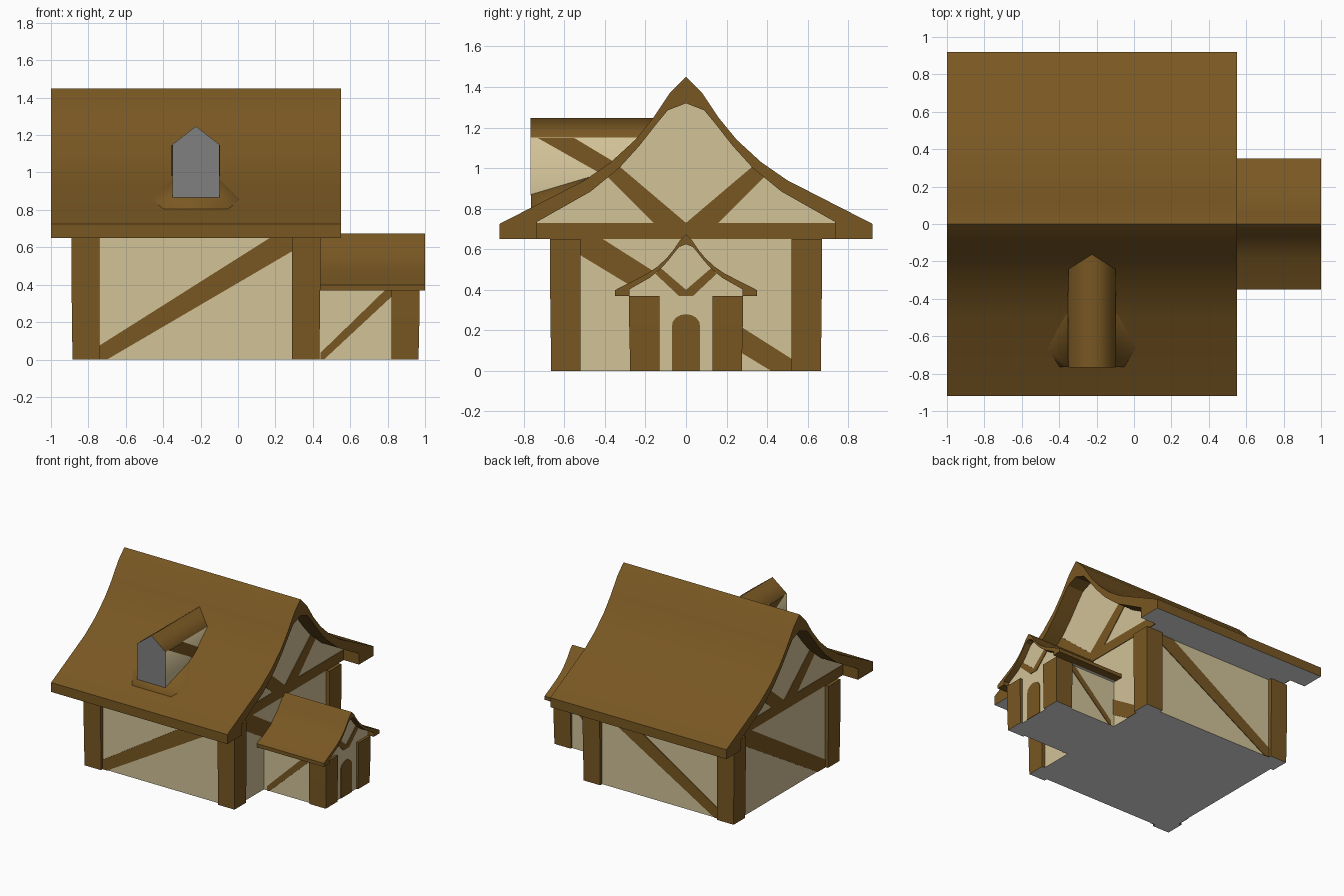
import bpy, bmesh, math

if "Cube" in bpy.data.objects:
    bpy.data.objects.remove(bpy.data.objects["Cube"])


def material(name, rgb):
    m = bpy.data.materials.new(name)
    m.diffuse_color = (*rgb, 1)
    m.use_nodes = True
    m.node_tree.nodes["Principled BSDF"].inputs["Base Color"].default_value = m.diffuse_color
    return m


MATS = [material("brown wood", (0.190, 0.096, 0.0165)),
        material("cream plaster", (0.640, 0.540, 0.310)),
        material("grey window", (0.216, 0.216, 0.216)),
        material("pale grey underside", (0.72, 0.72, 0.72))]
WOOD, PLASTER, GREY, PALE = 0, 1, 2, 3


def finish(name, bm, rule, smooth=0):
    bmesh.ops.recalc_face_normals(bm, faces=bm.faces)
    bm.normal_update()
    for f in bm.faces:
        f.material_index = rule(f.normal)
    me = bpy.data.meshes.new(name)
    bm.to_mesh(me)
    bm.free()
    for m in MATS:
        me.materials.append(m)
    ob = bpy.data.objects.new(name, me)
    bpy.context.collection.objects.link(ob)
    if smooth:
        bpy.context.view_layer.objects.active = ob
        ob.select_set(True)
        bpy.ops.object.shade_smooth_by_angle(angle=math.radians(smooth))
        ob.select_set(False)


def plain(mat):
    return lambda n: mat


def grey_below(mat):
    return lambda n: PALE if n.z < -0.99 else mat


def prism(name, pts, axis, a, b, rule, smooth=0):
    """Extrude a 2D outline along x (y,z points) or y (x,z points)."""
    bm = bmesh.new()
    place = (lambda p, t: (t, p[0], p[1])) if axis == 'x' else (lambda p, t: (p[0], t, p[1]))
    v0 = [bm.verts.new(place(p, a)) for p in pts]
    v1 = [bm.verts.new(place(p, b)) for p in pts]
    bm.faces.new(v0)
    bm.faces.new(v1[::-1])
    n = len(pts)
    for i in range(n):
        j = (i + 1) % n
        bm.faces.new((v0[i], v0[j], v1[j], v1[i]))
    finish(name, bm, rule, smooth)


def plate(name, pts, axis, at, side):
    prism(name, pts, axis, at - side * 0.003, at + side * 0.005, plain(WOOD))


def flip(pts):
    return [(-p[0], p[1]) for p in pts]


def rect(x0, x1, z0, z1):
    return [(x0, z0), (x1, z0), (x1, z1), (x0, z1)]


def post(name, x, y, sx, sy, height, w=0.15):
    """Corner post whose outer faces lean in slightly at the foot."""
    bm = bmesh.new()
    rings = []
    for z, d in ((0, 0.005), (height * 0.6, 0.0), (height, 0.0)):
        xo, yo = x - sx * d, y - sy * d
        xi, yi = x - sx * w, y - sy * w
        rings.append([bm.verts.new(c) for c in
                      ((xo, yo, z), (xi, yo, z), (xi, yi, z), (xo, yi, z))])
    for lo, hi in zip(rings, rings[1:]):
        for i in range(4):
            j = (i + 1) % 4
            bm.faces.new((lo[i], lo[j], hi[j], hi[i]))
    bm.faces.new(rings[0])
    bm.faces.new(rings[-1])
    finish(name, bm, grey_below(WOOD))


# Swept roof half profiles, measured from the eave line
OUTER = [(.92, 0), (.92, .075), (.5, .29), (.37, .38), (.25, .49), (.16, .60), (.08, .72), (0, .80)]
INNER = [(.735, 0), (.735, .085), (.47, .235), (.33, .35), (.23, .46), (.14, .575), (.09, .635), (0, .67)]


def arch(half, s, z):
    half = [(y * s, z + h * s) for y, h in half]
    return half + flip(half[:-1])[::-1]


def roof(name, s, z, x0, x1, gx0, gx1, rule):
    outer, inner = arch(OUTER, s, z), arch(INNER, s, z)
    prism(name, outer + inner[::-1], 'x', x0, x1, rule, 25)
    prism(name + "_gable", inner, 'x', gx0, gx1, grey_below(PLASTER))


# Main house
X0, X1, Y, H = -0.86, 0.41, 0.64, 0.65
prism("house_walls", rect(X0, X1, 0, H), 'y', -Y, Y, grey_below(PLASTER))
roof("house_roof", 1, H, -1.0, 0.55, X0, X1, grey_below(WOOD))
for sx, x in ((-1, -0.89), (1, 0.44)):
    for sy in (-1, 1):
        post("house_post", x, sy * 0.67, sx, sy, H)

# Painted timbers of the house
LONG = [(-.74, 0), (-.70, 0), (.30, .585), (.30, .65), (.17, .65), (-.74, .075)]
SIDE = [(-.52, .65), (-.52, .57), (.42, 0), (.52, 0), (.52, .06), (-.41, .65)]
VEE = [(0, .08), (-.16, .08), (-.385, .305), (-.33, .36)]
for s in (-1, 1):
    plate("long_wall_brace", LONG, 'y', s * Y, s)
    x = X1 if s > 0 else X0
    plate("end_wall_brace", SIDE if s > 0 else flip(SIDE), 'x', x, s)
    plate("gable_beam", rect(-.735, .735, H, .73), 'x', x, s)
    vee = [(y, z + H) for y, z in VEE]
    plate("gable_brace", vee, 'x', x, s)
    plate("gable_brace", flip(vee), 'x', x, s)

# Porch: a small copy of the house
PX, PY, PH, S = 0.95, 0.26, 0.37, 0.38
prism("porch_walls", rect(0.40, PX, 0, PH), 'y', -PY, PY, grey_below(PLASTER))
roof("porch_roof", S, PH, 0.40, 1.0, 0.40, PX, plain(WOOD))
for s in (-1, 1):
    post("porch_post", 0.97, s * 0.28, 1, s, PH)
    plate("porch_brace", [(.44, 0), (.46, 0), (.82, .335), (.82, .37), (.785, .37), (.44, .035)],
          'y', s * PY, s)
    plate("porch_gable_brace", [(0, .40), (0, .37), (s * .035, .37), (s * .15, .478), (s * .128, .51)],
          'x', PX, 1)

# Arched door
door = [(-.07, 0), (.07, 0)] + [(.07 * math.cos(a), .22 + .06 * math.sin(a))
                                for a in (math.pi * i / 8 for i in range(9))]
plate("door", door, 'x', PX, 1)


# Dormer: grey front, plaster sides, wooden roof
def dormer_rule(n):
    return GREY if n.y < -0.9 else WOOD if n.z > 0.3 else PLASTER


DX = -0.225
prism("dormer", [(-.35, .865), (-.10, .865), (-.10, 1.15), (DX, 1.247), (-.35, 1.15)],
      'y', -.767, -.15, dormer_rule, 80)
for x, s in ((-.10, 1), (-.35, -1)):
    plate("dormer_brace", [(-.73, 1.148), (-.55, 1.148), (-.32, 1.01), (-.38, .95)], 'x', x, s)

# Flared skirt where the dormer meets the roof
bm = bmesh.new()
for s in (-1, 1):
    for dx, y, z in ((.13, -.765, .87), (.175, -.765, .80), (.24, -.66, .855), (.13, -.47, .958)):
        bm.verts.new((DX + s * dx, y, z))
bmesh.ops.convex_hull(bm, input=bm.verts)
finish("dormer_skirt", bm, plain(WOOD), 80)
